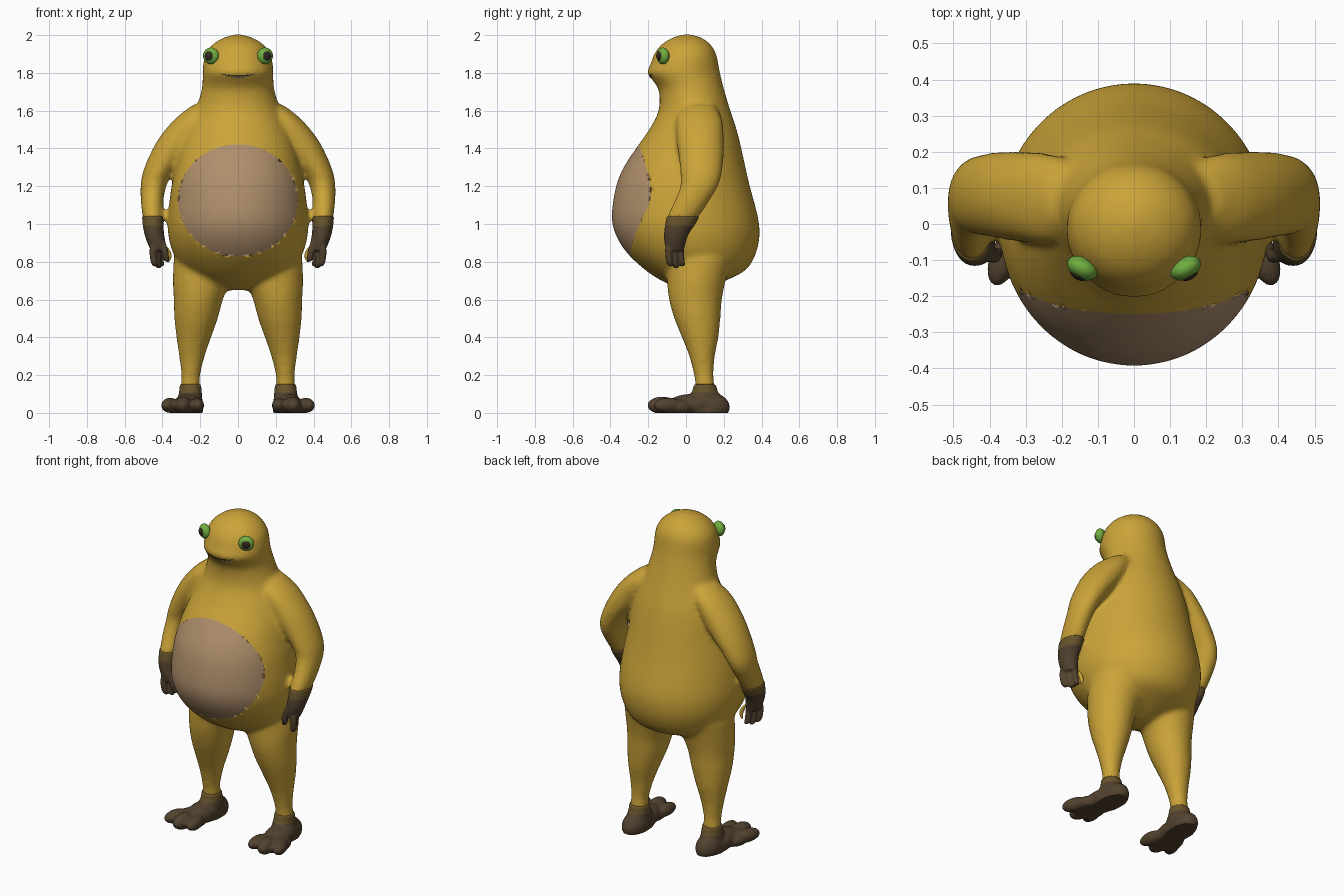
import bpy, bmesh, math
from mathutils import Matrix, Vector
from mathutils.bvhtree import BVHTree

cube = bpy.data.objects.get("Cube")
if cube:
    bpy.data.objects.remove(cube, do_unlink=True)


def material(name, rgb):
    m = bpy.data.materials.new(name)
    m.use_nodes = True
    m.diffuse_color = (*rgb, 1)
    m.node_tree.nodes["Principled BSDF"].inputs["Base Color"].default_value = (*rgb, 1)
    return m


SKIN = material("mustard skin", (0.60, 0.37, 0.04))
BELLY = material("tan belly", (0.43, 0.275, 0.15))
BROWN = material("dark brown", (0.085, 0.055, 0.028))
BAND = material("olive brown", (0.14, 0.09, 0.025))
GREEN = material("eye green", (0.16, 0.42, 0.05))
PUPIL = material("pupil brown", (0.03, 0.02, 0.015))
PALE = material("pale lip", (0.60, 0.50, 0.32))


def spline(rows, steps=4):
    """Smooth interpolation between the given rows."""
    rows = [Vector(r) for r in rows]
    out = []
    for i in range(len(rows) - 1):
        a, b, c, d = (rows[max(i - 1, 0)], rows[i], rows[i + 1], rows[min(i + 2, len(rows) - 1)])
        for k in range(steps):
            t = k / steps
            out.append(b + (c - a) * (t / 2) + (a * 2 - b * 5 + c * 4 - d) * (t * t / 2)
                       + (b * 3 - a - c * 3 + d) * (t ** 3 / 2))
    return out + [rows[-1]]


def loft(bm, rows, side=1, count=40):
    """Stack of ellipses, each row: x, y, z, x radius, y radius."""
    rings = []
    for x, y, z, rx, ry in spline(rows):
        rings.append([bm.verts.new((side * (x + rx * math.cos(i * math.tau / count)),
                                    y + ry * math.sin(i * math.tau / count), z)) for i in range(count)])
    for a, b in zip(rings, rings[1:]):
        for i in range(count):
            j = (i + 1) % count
            bm.faces.new((a[i], a[j], b[j], b[i]))
    bm.faces.new(rings[0])
    bm.faces.new(rings[-1])


def ball(bm, centre, radii, turn=0.0):
    mat = Matrix.Translation(centre) @ Matrix.Rotation(turn, 4, 'Z') @ Matrix.Diagonal((*radii, 1))
    return bmesh.ops.create_uvsphere(bm, u_segments=32, v_segments=20, radius=1, matrix=mat)


def finish(bm, name, mats):
    mesh = bpy.data.meshes.new(name)
    bmesh.ops.recalc_face_normals(bm, faces=bm.faces)
    for f in bm.faces:
        f.smooth = True
    bm.to_mesh(mesh)
    bm.free()
    for m in mats:
        mesh.materials.append(m)
    ob = bpy.data.objects.new(name, mesh)
    bpy.context.collection.objects.link(ob)
    return ob


def fuse(bm, voxel, rounds):
    """Merge overlapping volumes into one soft skin."""
    ob = finish(bm, "fuse_helper", [])
    remesh = ob.modifiers.new("merge", 'REMESH')
    remesh.mode = 'VOXEL'
    remesh.voxel_size = voxel
    soft = ob.modifiers.new("soften", 'SMOOTH')
    soft.factor, soft.iterations = 0.5, rounds
    mesh = bpy.data.meshes.new_from_object(ob.evaluated_get(bpy.context.evaluated_depsgraph_get()))
    out = bmesh.new()
    out.from_mesh(mesh)
    bpy.data.objects.remove(ob, do_unlink=True)
    bpy.data.meshes.remove(mesh)
    return out


def band_cut(bm, height):
    """Colour everything above a height with the second material."""
    bmesh.ops.bisect_plane(bm, geom=bm.verts[:] + bm.edges[:] + bm.faces[:],
                           plane_co=(0, 0, height), plane_no=(0, 0, 1))
    for f in bm.faces:
        f.material_index = int(f.calc_center_median().z > height)


# Body: torso and head profile (z, half width, front y, back y)
profile = [(0.65, 0.07, -0.02, 0.09), (0.70, 0.20, -0.13, 0.21), (0.76, 0.29, -0.22, 0.32),
           (0.85, 0.345, -0.315, 0.372), (0.95, 0.37, -0.375, 0.39), (1.05, 0.37, -0.393, 0.378),
           (1.2, 0.352, -0.37, 0.338), (1.3, 0.33, -0.33, 0.315), (1.4, 0.305, -0.265, 0.293),
           (1.5, 0.27, -0.195, 0.268), (1.6, 0.225, -0.145, 0.235), (1.7, 0.195, -0.143, 0.205),
           (1.75, 0.188, -0.168, 0.192), (1.8, 0.187, -0.206, 0.18), (1.84, 0.185, -0.19, 0.172),
           (1.9, 0.172, -0.168, 0.16), (1.95, 0.135, -0.13, 0.13), (1.985, 0.08, -0.075, 0.085),
           (2.003, 0.02, -0.02, 0.03)]
bm = bmesh.new()
loft(bm, [(0, (f + b) / 2, z, w, (b - f) / 2) for z, w, f, b in profile], count=64)
for s in (1, -1):
    # Arm
    loft(bm, [(0.17, 0.07, 1.63, 0.07, 0.08), (0.23, 0.07, 1.56, 0.10, 0.12), (0.30, 0.075, 1.46, 0.115, 0.125),
              (0.37, 0.08, 1.36, 0.10, 0.12), (0.425, 0.08, 1.27, 0.08, 0.11), (0.448, 0.07, 1.2, 0.068, 0.10),
              (0.455, 0.03, 1.12, 0.06, 0.092), (0.45, -0.015, 1.04, 0.055, 0.084),
              (0.447, -0.03, 1.01, 0.045, 0.07)], s)
    # Leg
    loft(bm, [(0.19, 0.07, 0.82, 0.15, 0.17), (0.195, 0.055, 0.7, 0.15, 0.155), (0.21, 0.05, 0.6, 0.13, 0.14),
              (0.222, 0.06, 0.5, 0.115, 0.122), (0.234, 0.075, 0.4, 0.092, 0.097), (0.244, 0.085, 0.3, 0.068, 0.068),
              (0.25, 0.094, 0.2, 0.05, 0.052), (0.252, 0.1, 0.15, 0.052, 0.052), (0.252, 0.1, 0.1, 0.045, 0.045)], s)
bm = fuse(bm, 0.014, 9)
skin = BVHTree.FromBMesh(bm)


def on_front(x, z):
    return skin.ray_cast(Vector((x, -2, z)), Vector((0, 1, 0)))[0]


# Oval belly patch with a clean rim
def oval(p):
    return math.hypot(p.x / 0.317, (p.z - 1.125) / 0.297) if p.y < 0 else 9


for v in bm.verts:
    r = oval(v.co)
    if abs(r - 1) < 0.018:
        v.co = on_front(v.co.x / r, 1.125 + (v.co.z - 1.125) / r) or v.co
for f in bm.faces:
    f.material_index = int(oval(f.calc_center_median()) < 1)
finish(bm, "body", [SKIN, BELLY])

for s, label in ((1, "left"), (-1, "right")):
    # Hand with three fingers and a thumb
    bm = bmesh.new()
    loft(bm, [(0.45, -0.015, 1.042, 0.058, 0.087), (0.449, -0.03, 1.0, 0.056, 0.08),
              (0.444, -0.05, 0.95, 0.052, 0.066), (0.432, -0.058, 0.9, 0.048, 0.056),
              (0.425, -0.058, 0.86, 0.036, 0.046)], s)
    for x, y, tip in ((0.45, -0.088, 0.775), (0.43, -0.058, 0.765), (0.415, -0.025, 0.775), (0.388, -0.085, 0.80)):
        loft(bm, [(0.6 * x + 0.172, y, 0.91, 0.018, 0.018), (x, y - 0.004, 0.86, 0.019, 0.019),
                  (x - 0.004, y, tip + 0.03, 0.018, 0.018), (x - 0.01, y + 0.005, tip + 0.008, 0.015, 0.015),
                  (x - 0.012, y + 0.006, tip, 0.006, 0.006)], s, 16)
    bm = fuse(bm, 0.006, 3)
    band_cut(bm, 0.99)
    finish(bm, label + "_hand", [BROWN, BAND])

    # Small inner finger
    bm = bmesh.new()
    loft(bm, [(0.40, -0.04, 0.89, 0.012, 0.012), (0.375, -0.035, 0.865, 0.012, 0.012),
              (0.362, -0.03, 0.83, 0.011, 0.011), (0.37, -0.025, 0.80, 0.005, 0.005)], s, 16)
    finish(bm, label + "_inner_finger", [SKIN])

    # Foot with three toes and a flat sole
    bm = bmesh.new()
    loft(bm, [(0.252, 0.1, 0.152, 0.057, 0.058), (0.252, 0.1, 0.11, 0.06, 0.07),
              (0.256, 0.095, 0.06, 0.068, 0.1), (0.26, 0.09, 0.0, 0.072, 0.12)], s)
    ball(bm, (s * 0.255, 0.12, 0.03), (0.072, 0.112, 0.08))
    ball(bm, (s * 0.268, 0.03, 0.04), (0.075, 0.13, 0.06))
    ball(bm, (s * 0.287, -0.05, 0.03), (0.095, 0.1, 0.05))
    for x, y, r, turn in ((0.218, -0.11, 0.038, -0.1), (0.288, -0.125, 0.046, 0.12), (0.36, -0.095, 0.04, 0.35)):
        ball(bm, (s * x, y, 0.04), (r, 0.08, r), s * turn)
    bm = fuse(bm, 0.008, 4)
    for v in bm.verts:
        v.co.z = max(v.co.z, 0)
    band_cut(bm, 0.108)
    finish(bm, label + "_foot", [BROWN, BAND])

    # Eye and pupil, turned outward
    turn = s * 0.5
    centre = Vector((s * 0.143, -0.122, 1.89))
    out = Matrix.Rotation(turn, 3, 'Z') @ Vector((0, -1, 0))
    bm = bmesh.new()
    ball(bm, centre, (0.045, 0.03, 0.044), turn)
    finish(bm, label + "_eye", [GREEN])
    bm = bmesh.new()
    ball(bm, centre + out * 0.024, (0.024, 0.011, 0.024), turn)
    finish(bm, label + "_pupil", [PUPIL])

# Mouth line and pale lower lip
for name, drop, mat in (("mouth_line", 0.0, PUPIL), ("lower_lip", 0.006, PALE)):
    curve = bpy.data.curves.new(name, 'CURVE')
    curve.dimensions = '3D'
    curve.bevel_depth = 0.0035
    line = curve.splines.new('POLY')
    line.points.add(16)
    for i, p in enumerate(line.points):
        t = i / 8 - 1
        hit = on_front(0.088 * t, 1.783 + 0.01 * t * t - drop * (1 - t * t))
        p.co = (*hit, 1)
        p.radius = 1 - 0.6 * abs(t)
    curve.materials.append(mat)
    bpy.context.collection.objects.link(bpy.data.objects.new(name, curve))
